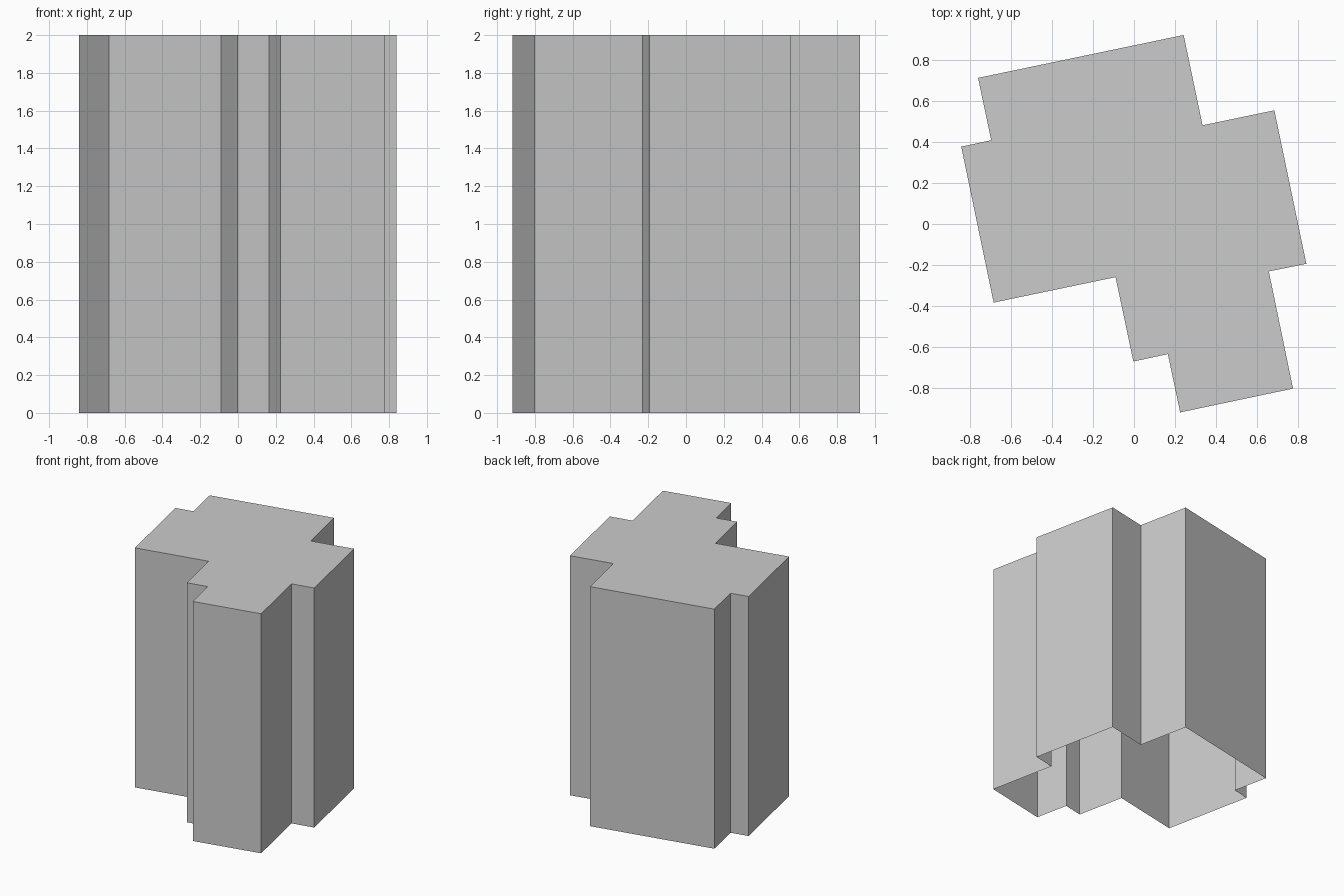
import bpy, bmesh

if "Cube" in bpy.data.objects:
    bpy.data.objects.remove(bpy.data.objects["Cube"])

HEIGHT = 2.0

# Building footprint, counter-clockwise seen from above
footprint = [
    (-0.76, 0.712), (-0.696, 0.408), (-0.842, 0.377), (-0.684, -0.383),
    (-0.09, -0.259), (-0.003, -0.67), (0.165, -0.634), (0.225, -0.918),
    (0.775, -0.802), (0.657, -0.231), (0.84, -0.194), (0.684, 0.554),
    (0.334, 0.481), (0.242, 0.921),
]

# Walls and flat roof as a thin shell, open at the ground
bm = bmesh.new()
low = [bm.verts.new((x, y, 0)) for x, y in footprint]
high = [bm.verts.new((x, y, HEIGHT)) for x, y in footprint]
n = len(footprint)
for i in range(n):
    j = (i + 1) % n
    bm.faces.new((low[i], low[j], high[j], high[i]))
bm.faces.new(high)
bm.normal_update()

mesh = bpy.data.meshes.new("building_block")
bm.to_mesh(mesh)
bm.free()
building = bpy.data.objects.new("building_block", mesh)
bpy.context.collection.objects.link(building)
